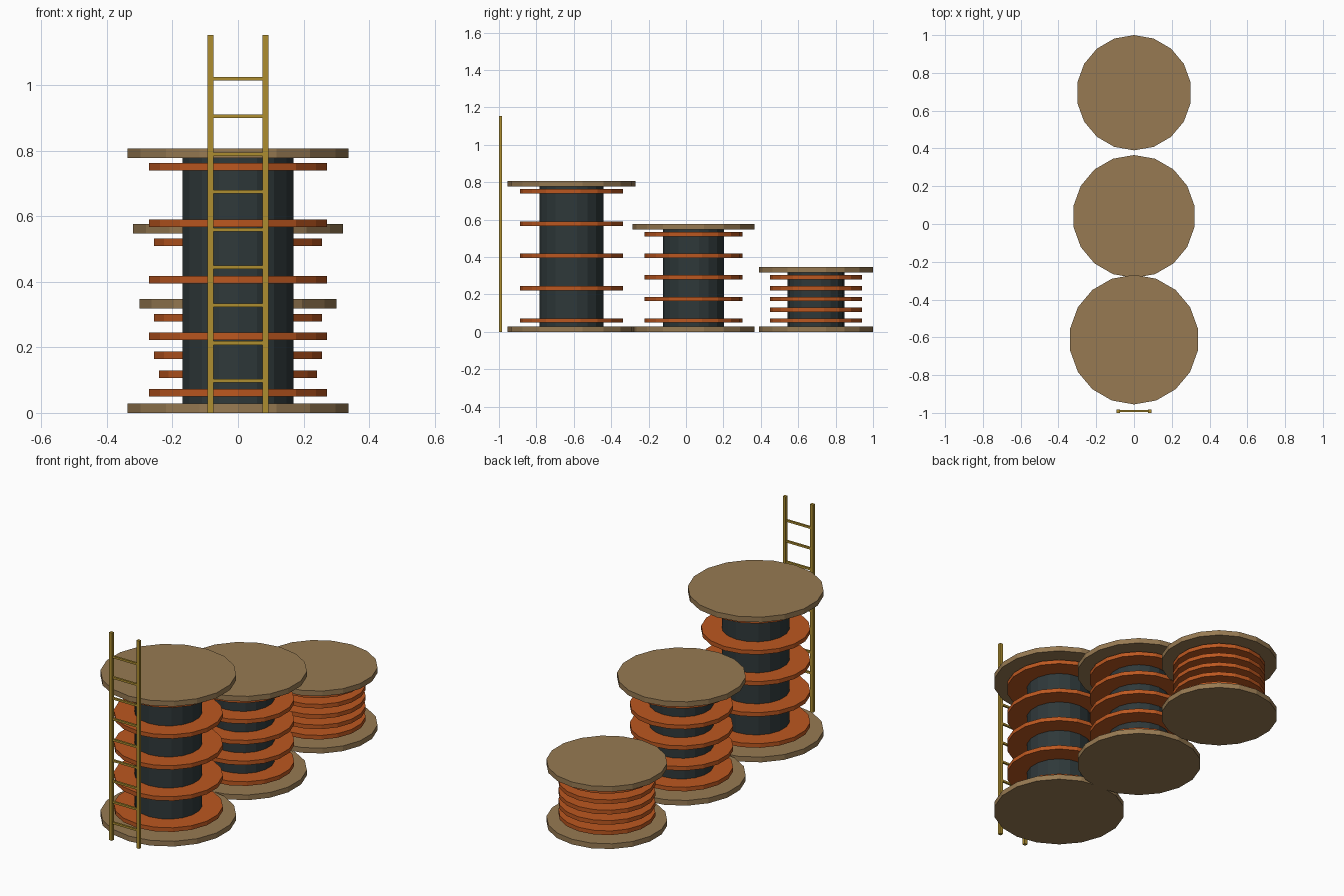
import bpy

if "Cube" in bpy.data.objects:
    bpy.data.objects.remove(bpy.data.objects["Cube"])


def material(name, rgb):
    m = bpy.data.materials.new(name)
    m.use_nodes = True
    m.diffuse_color = (*rgb, 1)
    m.node_tree.nodes["Principled BSDF"].inputs["Base Color"].default_value = (*rgb, 1)
    return m


wood = material("wood", (0.31, 0.195, 0.085))
copper = material("copper_orange", (0.50, 0.095, 0.014))
dark = material("dark_slate", (0.028, 0.040, 0.042))
gold = material("brass_yellow", (0.42, 0.27, 0.03))


def finish(name, mat):
    ob = bpy.context.object
    ob.name = ob.data.name = name
    ob.data.materials.append(mat)
    return ob


def disc(name, mat, radius, y, z0, z1):
    bpy.ops.mesh.primitive_cylinder_add(vertices=18, radius=radius, depth=z1 - z0,
                                        location=(0, y, (z0 + z1) / 2))
    return finish(name, mat)


def box(name, mat, centre, size):
    bpy.ops.mesh.primitive_cube_add(size=1, location=centre)
    ob = finish(name, mat)
    ob.scale = size
    return ob


# Spools: flanges, drum and five evenly spaced rings
PLATE, RING = 0.029, 0.023


def spool(label, y, radius, height):
    disc(label + "_bottom_flange", wood, radius, y, 0, PLATE)
    disc(label + "_top_flange", wood, radius, y, height - PLATE, height)
    disc(label + "_drum", dark, radius / 2, y, PLATE, height - PLATE)
    first, last = 0.061, height - 0.056
    for i in range(5):
        z = first + (last - first) * i / 4
        disc(f"{label}_ring_{i + 1}", copper, radius * 0.803, y, z - RING / 2, z + RING / 2)


spool("tall_spool", -0.612, 0.343, 0.807)
spool("middle_spool", 0.040, 0.325, 0.577)
spool("short_spool", 0.695, 0.305, 0.347)

# Ladder in front of the tall spool
LADDER_Y = -0.991
for side, x in (("left", 0.084), ("right", -0.084)):
    box(side + "_ladder_rail", gold, (x, LADDER_Y, 0.577), (0.018, 0.017, 1.154))
for i in range(9):
    box(f"ladder_rung_{i + 1}", gold, (0, LADDER_Y, 0.098 + i * 0.1153), (0.16, 0.011, 0.011))
